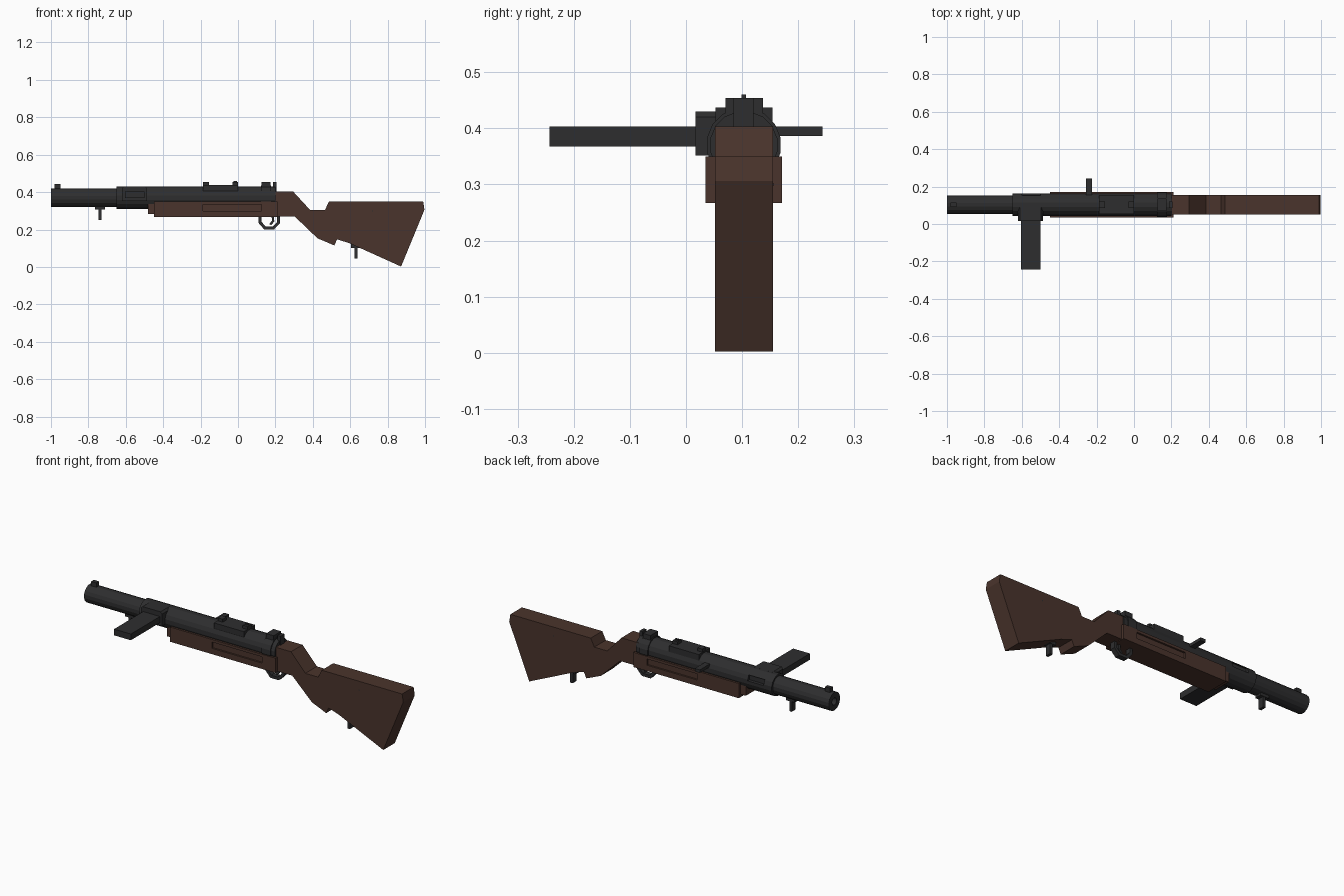
import bpy, bmesh, math
from mathutils import Vector

if "Cube" in bpy.data.objects:
    bpy.data.objects.remove(bpy.data.objects["Cube"], do_unlink=True)

CY, CZ = 0.103, 0.37  # barrel axis


def material(name, rgb):
    m = bpy.data.materials.new(name)
    m.use_nodes = True
    m.diffuse_color = (*rgb, 1)
    m.node_tree.nodes["Principled BSDF"].inputs["Base Color"].default_value = (*rgb, 1)
    return m


METAL = material("dark gunmetal", (0.027, 0.027, 0.028))
WOOD = material("dark walnut", (0.068, 0.034, 0.025))


def finish(name, bm, mat):
    bmesh.ops.recalc_face_normals(bm, faces=bm.faces[:])
    me = bpy.data.meshes.new(name)
    bm.to_mesh(me)
    bm.free()
    me.materials.append(mat)
    ob = bpy.data.objects.new(name, me)
    bpy.context.scene.collection.objects.link(ob)
    return ob


def box(name, x, y, z, mat=METAL):
    bm = bmesh.new()
    bmesh.ops.create_cube(bm, size=1)
    for v in bm.verts:
        v.co = [a + (b - a) * (c + 0.5) for (a, b), c in zip((x, y, z), v.co)]
    return finish(name, bm, mat)


def extrude_xz(name, pts, y0, y1, mat):
    """Extrude a side profile across the width."""
    bm = bmesh.new()
    face = bm.faces.new([bm.verts.new((x, y0, z)) for x, z in pts])
    r = bmesh.ops.extrude_face_region(bm, geom=[face])
    bmesh.ops.translate(bm, vec=(0, y1 - y0, 0),
                        verts=[g for g in r["geom"] if isinstance(g, bmesh.types.BMVert)])
    return finish(name, bm, mat)


def lathe(name, profile, mat=METAL, sides=16):
    """Revolve (x, radius) points about the barrel axis."""
    bm = bmesh.new()
    rings = []
    for x, r in profile:
        rings.append([bm.verts.new((x, CY + r * math.sin(math.tau * (i + 0.5) / sides),
                                    CZ + r * math.cos(math.tau * (i + 0.5) / sides)))
                      for i in range(sides)])
    for a, b in zip(rings, rings[1:]):
        for i in range(sides):
            j = (i + 1) % sides
            bm.faces.new((a[i], a[j], b[j], b[i]))
    bm.faces.new(rings[0])
    bm.faces.new(rings[-1])
    return finish(name, bm, mat)


def strip(name, pts, t, y0, y1):
    """Bent flat bar following a side path, with thickness t."""
    p = [Vector(q) for q in pts]
    left, right = [], []
    for i, q in enumerate(p):
        d0 = (q - p[i - 1]).normalized() if i else (p[1] - q).normalized()
        d1 = (p[i + 1] - q).normalized() if i < len(p) - 1 else d0
        d = (d0 + d1).normalized()
        n = Vector((-d.y, d.x)) * (t / 2 / max(d.dot(d0), 0.3))
        left.append(q + n)
        right.append(q - n)
    return extrude_xz(name, left + right[::-1], y0, y1, METAL)


def cut(ob, cutter):
    m = ob.modifiers.new("cut", "BOOLEAN")
    m.operation = "DIFFERENCE"
    m.solver = "EXACT"
    m.object = cutter
    cutter.hide_render = True
    cutter.hide_set(True)
    cutter.display_type = "WIRE"


# Barrel with open bore, receiver tube and rear collar
lathe("barrel", [(-0.90, 0.02), (-1.0, 0.02), (-1.0, 0.051), (-0.64, 0.051)])
receiver = lathe("receiver", [(-0.65, 0.061), (0.20, 0.061)])
lathe("rear_collar", [(0.122, 0.067), (0.176, 0.067)])
cut(receiver, box("ejection_port_cutter", (-0.60, -0.50), (0.145, 0.20), (0.375, 0.405)))

# Side magazine and its housing
box("magazine", (-0.605, -0.50), (-0.243, 0.05), (0.368, 0.403))
extrude_xz("magazine_housing", [(-0.62, 0.352), (-0.487, 0.352), (-0.487, 0.42),
                                (-0.497, 0.43), (-0.61, 0.43), (-0.62, 0.42)],
           0.017, CY, METAL)

# Bolt handle
box("bolt_handle", (-0.257, -0.225), (0.14, 0.243), (0.386, 0.403))

# Sights
box("front_sight", (-0.982, -0.95), (CY - 0.012, CY + 0.012), (0.40, 0.444))
box("sight_rail", (-0.188, 0.0), (0.053, 0.154), (0.395, 0.437))
box("rail_front_post", (-0.186, -0.155), (0.085, 0.12), (0.43, 0.454))
box("rail_rear_post", (-0.03, 0.0), (0.085, 0.12), (0.43, 0.454))
box("rail_rear_post_tip", (-0.025, -0.005), (0.099, 0.107), (0.45, 0.460))
box("collar_sight", (0.126, 0.174), (0.07, 0.137), (0.40, 0.454))
box("safety_tab", (0.188, 0.206), (0.085, 0.12), (0.395, 0.454))

# Wooden fore-end with a finger groove on each side
fore = box("fore_end", (-0.45, 0.21), (0.035, 0.171), (0.267, 0.35), WOOD)
box("fore_end_tip", (-0.482, -0.44), (0.053, 0.154), (0.283, 0.345), WOOD)
for side, y in (("right", (0.0, 0.045)), ("left", (0.161, 0.20))):
    cut(fore, box(side + "_groove_cutter", (-0.188, 0.125), y, (0.30, 0.335)))

# Shoulder stock
STOCK = [(0.185, 0.27), (0.185, 0.403), (0.295, 0.403), (0.385, 0.305), (0.465, 0.305),
         (0.487, 0.35), (0.99, 0.35), (0.997, 0.306), (0.872, 0.002), (0.655, 0.10),
         (0.60, 0.125), (0.53, 0.148), (0.515, 0.115), (0.425, 0.153), (0.303, 0.27)]
extrude_xz("stock", STOCK, 0.052, 0.155, WOOD)
for side, y in (("right", 0.0515), ("left", 0.1535)):
    box(side + "_stock_pin", (0.717, 0.723), (y, y + 0.002), (0.297, 0.303))

# Trigger and guard
strip("trigger_guard", [(0.118, 0.275), (0.118, 0.238), (0.143, 0.209), (0.19, 0.209),
                        (0.217, 0.237), (0.217, 0.275)], 0.016, 0.088, 0.118)
strip("trigger", [(0.185, 0.275), (0.188, 0.245), (0.172, 0.226)], 0.012, 0.095, 0.111)

# Sling mounts
for name, x, z0, z1, z2 in (("front", -0.738, 0.25, 0.308, 0.33),
                            ("rear", 0.632, 0.045, 0.102, 0.125)):
    box(name + "_sling_base", (x - 0.027, x + 0.027), (CY - 0.02, CY + 0.02), (z1, z2))
    box(name + "_sling_stud", (x - 0.008, x + 0.008), (CY - 0.017, CY + 0.017), (z0, z1 + 0.005))
